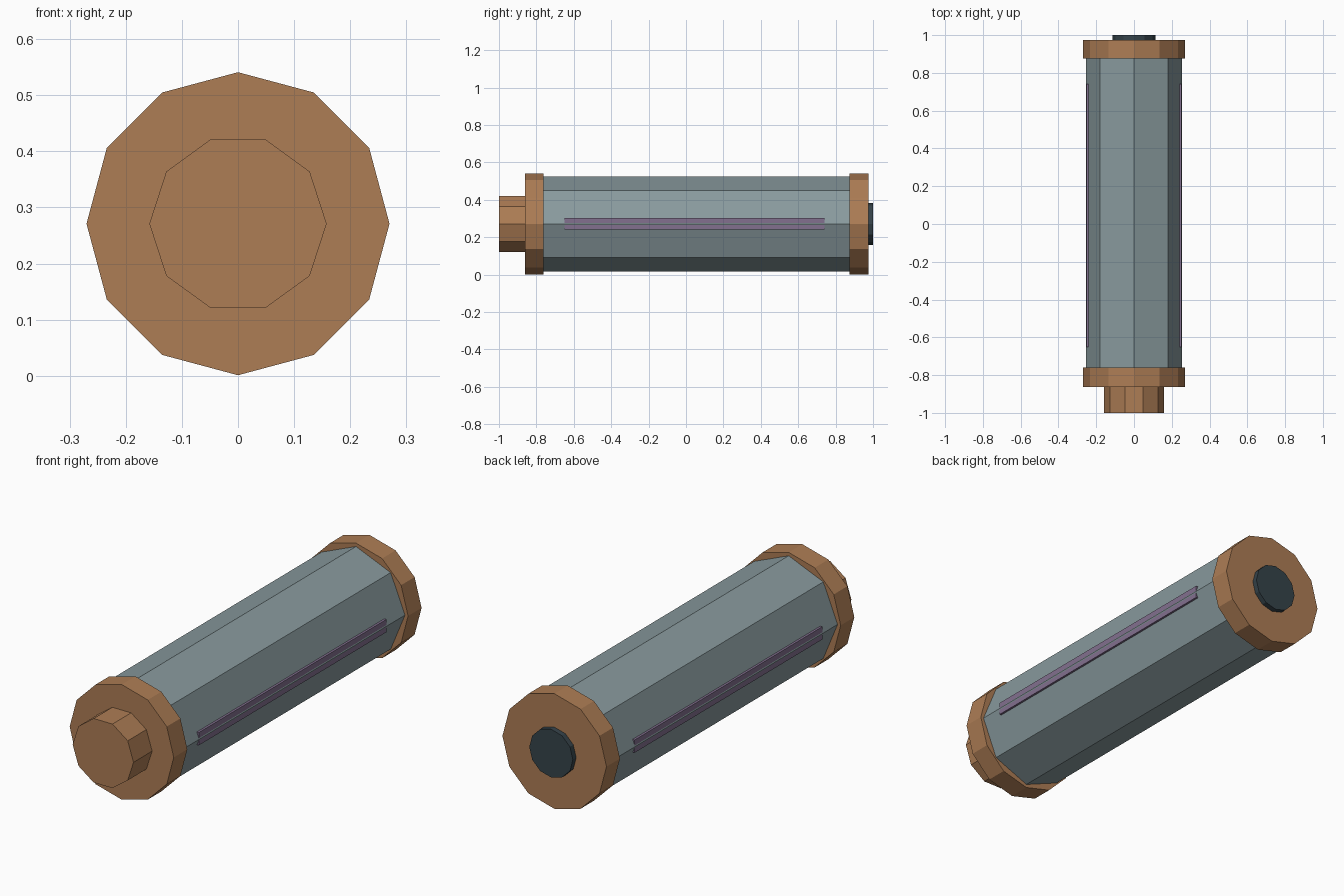
import bpy
import math
from mathutils import Matrix

cube = bpy.data.objects.get("Cube")
if cube:
    bpy.data.objects.remove(cube, do_unlink=True)

AXIS_Z = 0.271  # height of the long axis


def material(name, rgb):
    mat = bpy.data.materials.new(name)
    mat.use_nodes = True
    color = (*rgb, 1)
    mat.diffuse_color = color
    mat.node_tree.nodes["Principled BSDF"].inputs["Base Color"].default_value = color
    return mat


copper = material("copper", (0.42, 0.205, 0.09))
steel = material("blue_grey_steel", (0.25, 0.325, 0.34))
purple = material("muted_purple", (0.225, 0.16, 0.275))
dark = material("dark_slate", (0.036, 0.056, 0.068))


def prism(name, sides, radius, y0, y1, mat, vertex_up=True):
    """Flat-sided cylinder lying along y."""
    bpy.ops.mesh.primitive_cylinder_add(
        vertices=sides, radius=radius, depth=y1 - y0,
        location=(0, (y0 + y1) / 2, AXIS_Z))
    obj = bpy.context.object
    obj.name = name
    # first vertex starts on +y, which turns to +z or +x
    turn = Matrix.Rotation(math.pi / 2, 4, 'X')
    if not vertex_up:
        turn = turn @ Matrix.Rotation(math.pi / 2, 4, 'Z')
    obj.data.transform(turn)
    obj.data.materials.append(mat)
    return obj


def box(name, center, size, mat):
    bpy.ops.mesh.primitive_cube_add(size=1, location=center)
    obj = bpy.context.object
    obj.name = name
    obj.data.transform(Matrix.Diagonal((*size, 1)))
    obj.data.materials.append(mat)
    return obj


# Octagonal tube between two end caps
prism("body", 8, 0.254, -0.765, 0.88, steel)
prism("front_cap", 12, 0.27, -0.862, -0.761, copper)
prism("back_cap", 12, 0.27, 0.875, 0.975, copper)

# Knob at the front, dark disc at the back
prism("front_knob", 10, 0.158, -1.0, -0.86, copper, vertex_up=False)
prism("back_disc", 12, 0.113, 0.97, 1.0, dark)

# Long strips along both side edges
for side, label in ((1, "left"), (-1, "right")):
    box(label + "_strip", (side * 0.242, 0.045, AXIS_Z + 0.001),
        (0.02, 1.39, 0.06), purple)
